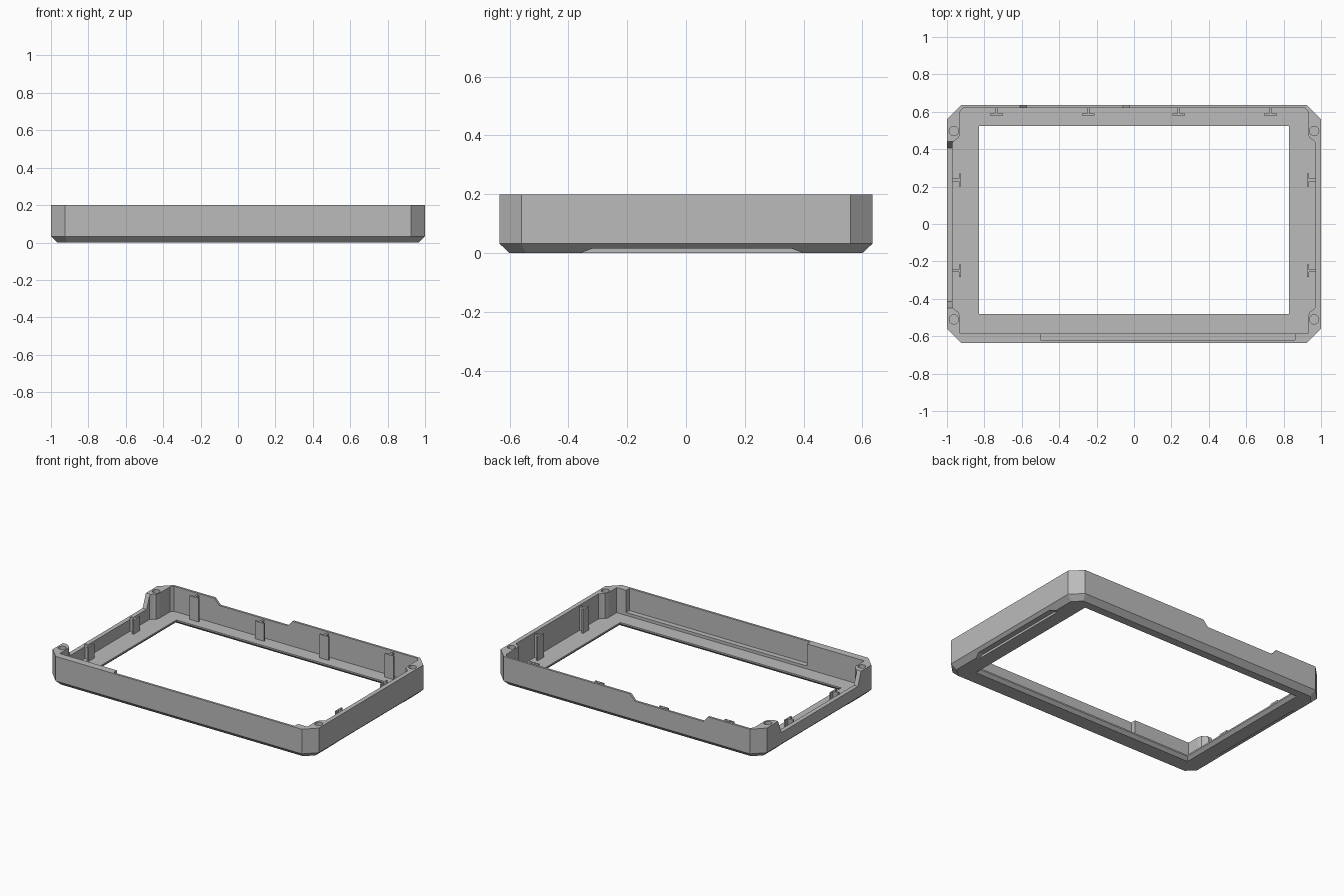
import bpy, bmesh, math

cube = bpy.data.objects.get("Cube")
if cube:
    bpy.data.objects.remove(cube, do_unlink=True)

grey = bpy.data.materials.new("plain grey")
grey.use_nodes = True
COLOUR = (0.5, 0.5, 0.5, 1)
grey.diffuse_color = COLOUR
grey.node_tree.nodes["Principled BSDF"].inputs["Base Color"].default_value = COLOUR


def loft(name, rings):
    """Solid through matching rings of 3D points."""
    bm = bmesh.new()
    loops = [[bm.verts.new(p) for p in ring] for ring in rings]
    bm.faces.new(loops[0])
    bm.faces.new(loops[-1])
    n = len(loops[0])
    for a, b in zip(loops, loops[1:]):
        for i in range(n):
            j = (i + 1) % n
            bm.faces.new((a[i], a[j], b[j], b[i]))
    bmesh.ops.recalc_face_normals(bm, faces=bm.faces)
    mesh = bpy.data.meshes.new(name)
    bm.to_mesh(mesh)
    bm.free()
    mesh.materials.append(grey)
    ob = bpy.data.objects.new(name, mesh)
    bpy.context.collection.objects.link(ob)
    return ob


def prism(name, pts, lo, hi, axis="z"):
    """Extrude a 2D outline along an axis."""
    place = {"x": lambda u, v, w: (w, u, v),
             "y": lambda u, v, w: (u, w, v),
             "z": lambda u, v, w: (u, v, w)}[axis]
    return loft(name, [[place(u, v, w) for u, v in pts] for w in (lo, hi)])


def rect(x0, x1, y0, y1):
    return [(x0, y0), (x1, y0), (x1, y1), (x0, y1)]


def octagon(inset, z):
    x, y = 1 - inset, 0.635 - inset
    c = 0.075 - inset * (2 - math.sqrt(2))
    half = [(x, -y + c), (x, y - c), (x - c, y), (-x + c, y)]
    return [(u, v, z) for u, v in half + [(-u, -v) for u, v in half]]


def opening(grow, z):
    return [(u, v, z) for u, v in
            rect(-0.83 - grow, 0.83 + grow, -0.48 - grow, 0.525 + grow)]


# Outer shell with chamfered underside
frame = loft("bezel_frame", [octagon(0.035, 0), octagon(0, 0.033), octagon(0, 0.2)])

# Inner cavity, leaving solid screw posts in the corners
FLOOR, TOP = 0.03, 0.3
side = [(0.93, -0.585), (0.93, -0.495), (0.938, -0.472), (0.955, -0.46),
        (0.97, -0.445), (0.97, 0.435), (0.955, 0.45), (0.938, 0.46),
        (0.93, 0.485), (0.93, 0.6), (0.915, 0.62)]
cutters = [prism("cavity_cutter", side + [(-x, y) for x, y in reversed(side)], FLOOR, TOP)]

# Screen opening, widening towards the underside
cutters.append(loft("opening_cutter", [opening(0.04, -0.02), opening(0, 0.02),
                                       opening(0, 0.1)]))

# Long pocket in the front wall
cutters.append(prism("pocket_cutter", rect(-0.5, 0.86, -0.62, -0.58), 0.05, TOP))


# Sloped notches in the tops of the back and side walls
def notch(name, a, b, z, slope, lo, hi, axis):
    pts = [(a + slope, z), (b - slope, z), (b, 0.2), (b, TOP), (a, TOP), (a, 0.2)]
    return prism(name, pts, lo, hi, axis)


cutters.append(notch("back_notch_cutter", -0.61, -0.025, 0.16, 0.035, 0.61, 0.7, "y"))
cutters.append(notch("side_notch_cutter", -0.45, 0.44, 0.11, 0.035, -1.1, -0.96, "x"))

for s in (-1, 1):
    # Finger grooves under the side edges
    groove = [(-0.36, -0.02), (0.4, -0.02), (0.4, 0), (0.36, 0.015), (-0.32, 0.015), (-0.36, 0)]
    lo, hi = sorted((s * 0.945, s * 1.05))
    cutters.append(prism("groove_cutter", groove, lo, hi, "x"))
    # Screw holes
    for y in (0.497, -0.51):
        hole = [(s * 0.963 + 0.025 * math.cos(t * math.tau / 24),
                 y + 0.025 * math.sin(t * math.tau / 24)) for t in range(24)]
        cutters.append(prism("hole_cutter", hole, 0.07, TOP))

for c in cutters:
    c.hide_render = True
    mod = frame.modifiers.new(c.name, "BOOLEAN")
    mod.operation = "DIFFERENCE"
    mod.solver = "EXACT"
    mod.object = c

# Bake the cuts and drop the cutters
deps = bpy.context.evaluated_depsgraph_get()
baked = bpy.data.meshes.new_from_object(frame.evaluated_get(deps))
frame.modifiers.clear()
frame.data = baked
for c in cutters:
    bpy.data.objects.remove(c, do_unlink=True)

# T-shaped clips on the back wall
for x in (-0.735, -0.245, 0.24, 0.73):
    top = 0.15 if x == -0.245 else 0.19
    prism("back_clip_stem", rect(x - 0.007, x + 0.007, 0.585, 0.622), FLOOR - 0.005, top)
    prism("back_clip_plate", rect(x - 0.034, x + 0.034, 0.579, 0.59), FLOOR - 0.005, top)

# T-shaped clips on the side walls, lower beside the notch
for s, top in ((-1, 0.125), (1, 0.19)):
    for y in (0.235, -0.25):
        lo, hi = sorted((s * 0.93, s * 0.972))
        prism("side_clip_stem", rect(lo, hi, y - 0.007, y + 0.007), FLOOR - 0.005, top)
        lo, hi = sorted((s * 0.926, s * 0.936))
        prism("side_clip_plate", rect(lo, hi, y - 0.034, y + 0.034), FLOOR - 0.005, top)
